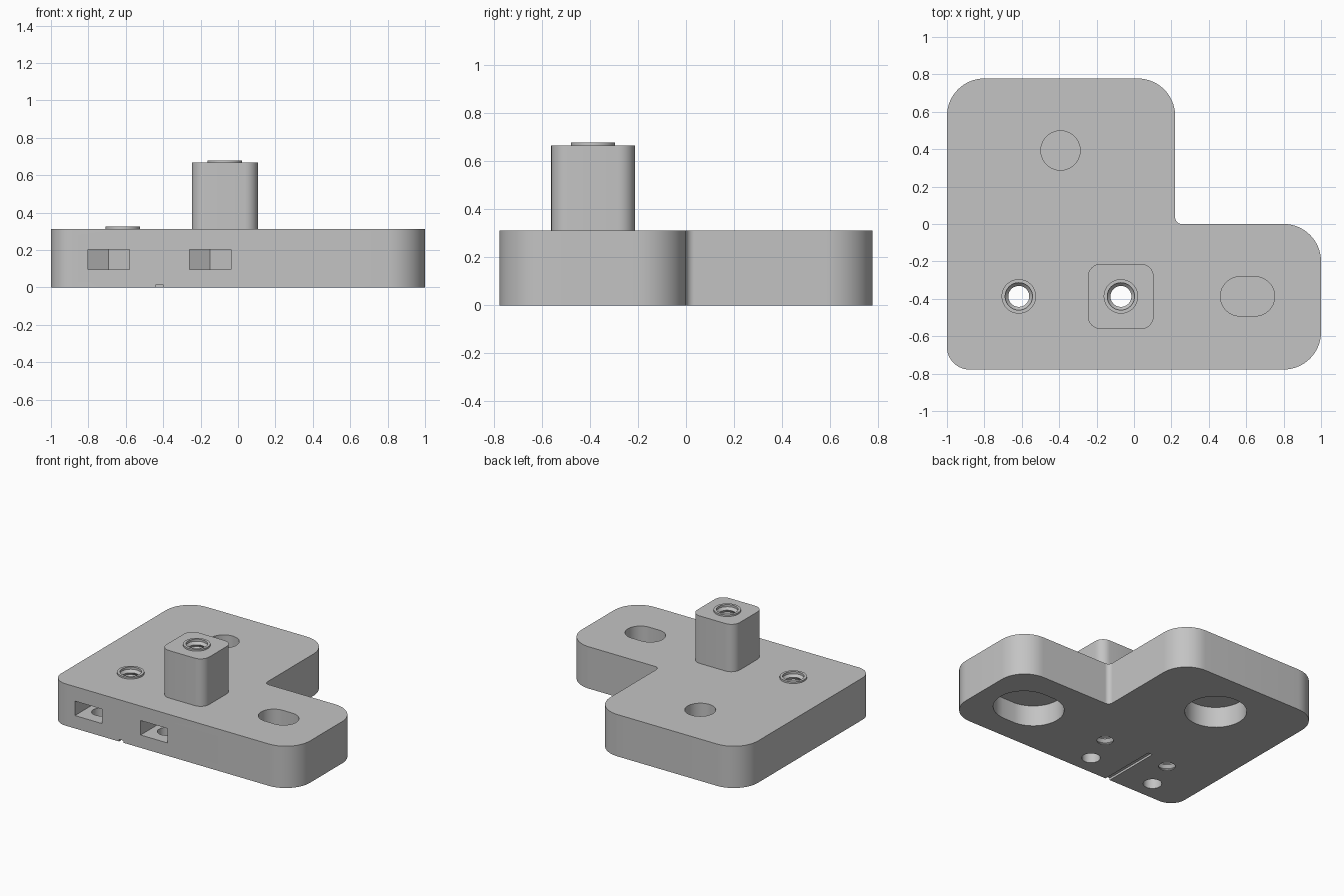
import bpy, bmesh, math
from math import cos, sin, pi

cube = bpy.data.objects.get("Cube")
if cube:
    bpy.data.objects.remove(cube, do_unlink=True)

grey = bpy.data.materials.new("plain_grey")
grey.use_nodes = True
colour = (0.55, 0.55, 0.55, 1)
grey.diffuse_color = colour
grey.node_tree.nodes["Principled BSDF"].inputs["Base Color"].default_value = colour

TOP = 0.3125          # plate thickness
PILLAR_TOP = 0.667
LIP = 0.0125          # raised rim height
BACK, FRONT = 0.778, -0.778


def finish(bm, name):
    bmesh.ops.recalc_face_normals(bm, faces=bm.faces)
    mesh = bpy.data.meshes.new(name)
    bm.to_mesh(mesh)
    bm.free()
    mesh.materials.append(grey)
    ob = bpy.data.objects.new(name, mesh)
    bpy.context.collection.objects.link(ob)
    return ob


def prism(name, points, z0, z1):
    """Extrude a flat outline between two heights."""
    bm = bmesh.new()
    face = bm.faces.new([bm.verts.new((x, y, z0)) for x, y in points])
    ext = bmesh.ops.extrude_face_region(bm, geom=[face])["geom"]
    for v in ext:
        if isinstance(v, bmesh.types.BMVert):
            v.co.z = z1
    return finish(bm, name)


def rounded(corners, steps=14):
    """Round each (x, y, radius) corner of an axis-aligned outline."""
    out = []
    n = len(corners)
    for i, (x, y, r) in enumerate(corners):
        px, py, _ = corners[i - 1]
        nx, ny, _ = corners[(i + 1) % n]
        la, lb = math.hypot(px - x, py - y), math.hypot(nx - x, ny - y)
        ax, ay = (px - x) / la * r, (py - y) / la * r
        bx, by = (nx - x) / lb * r, (ny - y) / lb * r
        for k in range(steps + 1):
            t = k / steps * pi / 2
            ca, cb = 1 - sin(t), 1 - cos(t)
            out.append((x + ax * ca + bx * cb, y + ay * ca + by * cb))
    return out


def slot(x, y, r, half=0.0, n=48):
    """Circle, or a round-ended slot along x when half is above zero."""
    pts = []
    for k in range(n):
        a = 2 * pi * (k + 0.5) / n
        pts.append((x + r * cos(a) + math.copysign(half, cos(a)), y + r * sin(a)))
    return pts


def box(x0, x1, y0, y1):
    return [(x0, y0), (x1, y0), (x1, y1), (x0, y1)]


def lathe(name, x, y, profile, n=40):
    """Closed solid of revolution from (radius, z) points."""
    bm = bmesh.new()
    rings = [[bm.verts.new((x + r * cos(2 * pi * k / n), y + r * sin(2 * pi * k / n), z))
              for k in range(n)] for r, z in profile]
    for a, b in zip(rings, rings[1:]):
        for k in range(n):
            j = (k + 1) % n
            bm.faces.new((a[k], a[j], b[j], b[k]))
    bm.faces.new(rings[0])
    bm.faces.new(rings[-1])
    return finish(bm, name)


def combine(target, other, operation):
    """Bake a boolean into the target and drop the helper."""
    other.hide_render = True
    mod = target.modifiers.new(operation, "BOOLEAN")
    mod.operation = operation
    mod.solver = "EXACT"
    mod.object = other
    bpy.context.view_layer.update()
    deps = bpy.context.evaluated_depsgraph_get()
    mesh = bpy.data.meshes.new_from_object(target.evaluated_get(deps))
    target.modifiers.clear()
    target.data = mesh
    bpy.data.objects.remove(other, do_unlink=True)


# L-shaped plate
plate = prism("mounting_plate", rounded([
    (-1, FRONT, 0.12), (1, FRONT, 0.2), (1, 0, 0.2),
    (0.22, 0, 0.035), (0.22, BACK, 0.2), (-1, BACK, 0.2)]), 0, TOP)

# Square pillar with rounded corners
pillar = prism("pillar", rounded([
    (-0.247, -0.562, 0.07), (0.106, -0.562, 0.07),
    (0.106, -0.213, 0.07), (-0.247, -0.213, 0.07)], 8), 0.2, PILLAR_TOP)
combine(plate, pillar, "UNION")

# Raised rims and threaded bores
BORE_Y = -0.387
for x, top in ((-0.616, TOP), (-0.07, PILLAR_TOP)):
    rim = prism("rim", slot(x, BORE_Y, 0.092), top - 0.1, top + LIP)
    combine(plate, rim, "UNION")
    end = top + LIP
    turns = round(end / 0.04)
    pitch = end / turns
    thread = [(0.056, -0.05)]
    for k in range(turns):
        thread += [(0.056, k * pitch + 0.006), (0.073, (k + 0.6) * pitch)]
    thread += [(0.073, end + 0.05)]
    combine(plate, lathe("bore", x, BORE_Y, thread), "DIFFERENCE")

# Bolt recesses: wide from below, narrow from above, thin web between
for x, y, half in ((-0.393, 0.393, 0), (0.607, BORE_Y, 0.04)):
    combine(plate, prism("wide_recess", slot(x, y, 0.21, half), -0.1, 0.155), "DIFFERENCE")
    combine(plate, prism("narrow_recess", slot(x, y, 0.105, half), 0.167, 0.5), "DIFFERENCE")

# Nut pockets entered from the front, with screw holes from below
NUT_Y = -0.63
for x in (-0.692, -0.149):
    w = 0.111
    side, tip = NUT_Y + w * 0.577, NUT_Y + w * 1.155
    pocket = [(x - w, -0.9), (x + w, -0.9), (x + w, side), (x, tip), (x - w, side)]
    combine(plate, prism("nut_pocket", pocket, 0.096, 0.204), "DIFFERENCE")
    combine(plate, prism("screw_hole", slot(x, NUT_Y, 0.063), -0.1, 0.15), "DIFFERENCE")

# Shallow groove underneath
combine(plate, prism("groove", box(-0.438, -0.402, -0.9, -0.33), -0.1, 0.016), "DIFFERENCE")

# Smooth curved walls, keep edges sharp
bpy.ops.object.select_all(action="DESELECT")
plate.select_set(True)
bpy.context.view_layer.objects.active = plate
bpy.ops.object.shade_smooth_by_angle(angle=math.radians(30))
